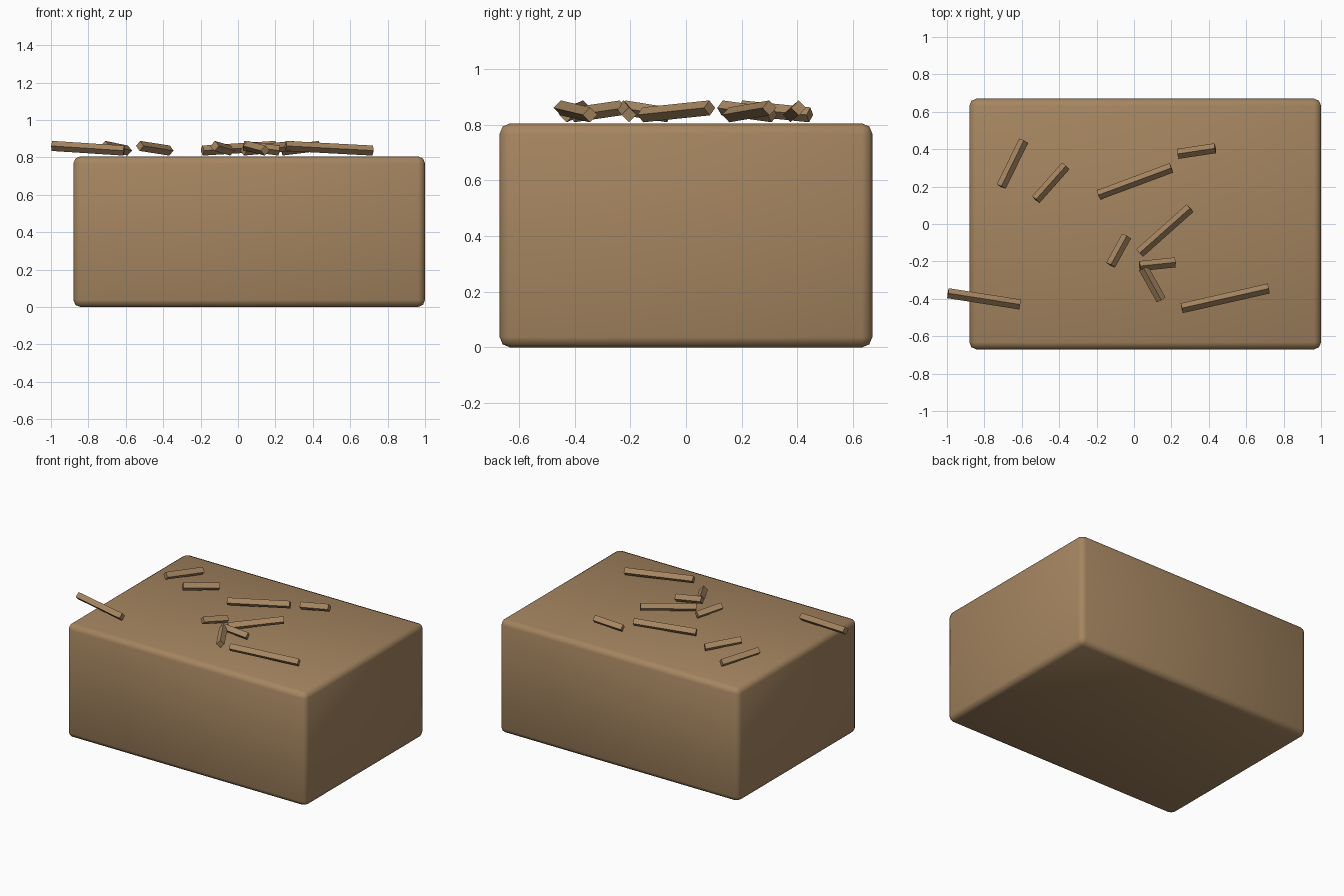
import bpy
import bmesh
import math
from mathutils import Vector, Matrix

if "Cube" in bpy.data.objects:
    bpy.data.objects.remove(bpy.data.objects["Cube"])

brown = bpy.data.materials.new("earth_brown")
brown.diffuse_color = (0.376, 0.235, 0.117, 1)
brown.use_nodes = True
brown.node_tree.nodes["Principled BSDF"].inputs["Base Color"].default_value = brown.diffuse_color


def box(name, size, matrix):
    """Box with its size and placement baked into the mesh."""
    mesh = bpy.data.meshes.new(name)
    bm = bmesh.new()
    bmesh.ops.create_cube(bm, size=1)
    bmesh.ops.scale(bm, vec=size, verts=bm.verts)
    bm.transform(matrix)
    bm.to_mesh(mesh)
    bm.free()
    mesh.materials.append(brown)
    obj = bpy.data.objects.new(name, mesh)
    bpy.context.collection.objects.link(obj)
    return obj


# Earth block with softly rounded edges
block = box("ground_block", (1.88, 1.34, 0.805),
            Matrix.Translation((0.06, 0, 0.4025)))
for poly in block.data.polygons:
    poly.use_smooth = True
bevel = block.modifiers.new("rounded_edges", "BEVEL")
bevel.width = 0.037
bevel.segments = 2

# Scattered twigs: raised end (x, y), lower end (x, y)
HIGH, LOW, THICK = 0.861, 0.836, 0.038
twigs = [
    ((-0.71, 0.20), (-0.59, 0.445)),
    ((-0.525, 0.13), (-0.365, 0.31)),
    ((0.20, 0.30), (-0.19, 0.155)),
    ((0.435, 0.405), (0.235, 0.375)),
    ((0.30, 0.085), (0.03, -0.155)),
    ((-0.125, -0.22), (-0.04, -0.065)),
    ((0.03, -0.225), (0.22, -0.205)),
    ((0.05, -0.235), (0.145, -0.405)),
    ((-0.995, -0.37), (-0.61, -0.43)),
    ((0.255, -0.45), (0.72, -0.345)),
]
for i, (a, b) in enumerate(twigs, 1):
    start, end = Vector((*a, HIGH)), Vector((*b, LOW))
    axis = end - start
    # Square section resting on its edge
    place = (Matrix.Translation((start + end) / 2)
             @ axis.to_track_quat("X", "Z").to_matrix().to_4x4()
             @ Matrix.Rotation(math.radians(45), 4, "X"))
    box(f"twig_{i}", (axis.length, THICK, THICK), place)
